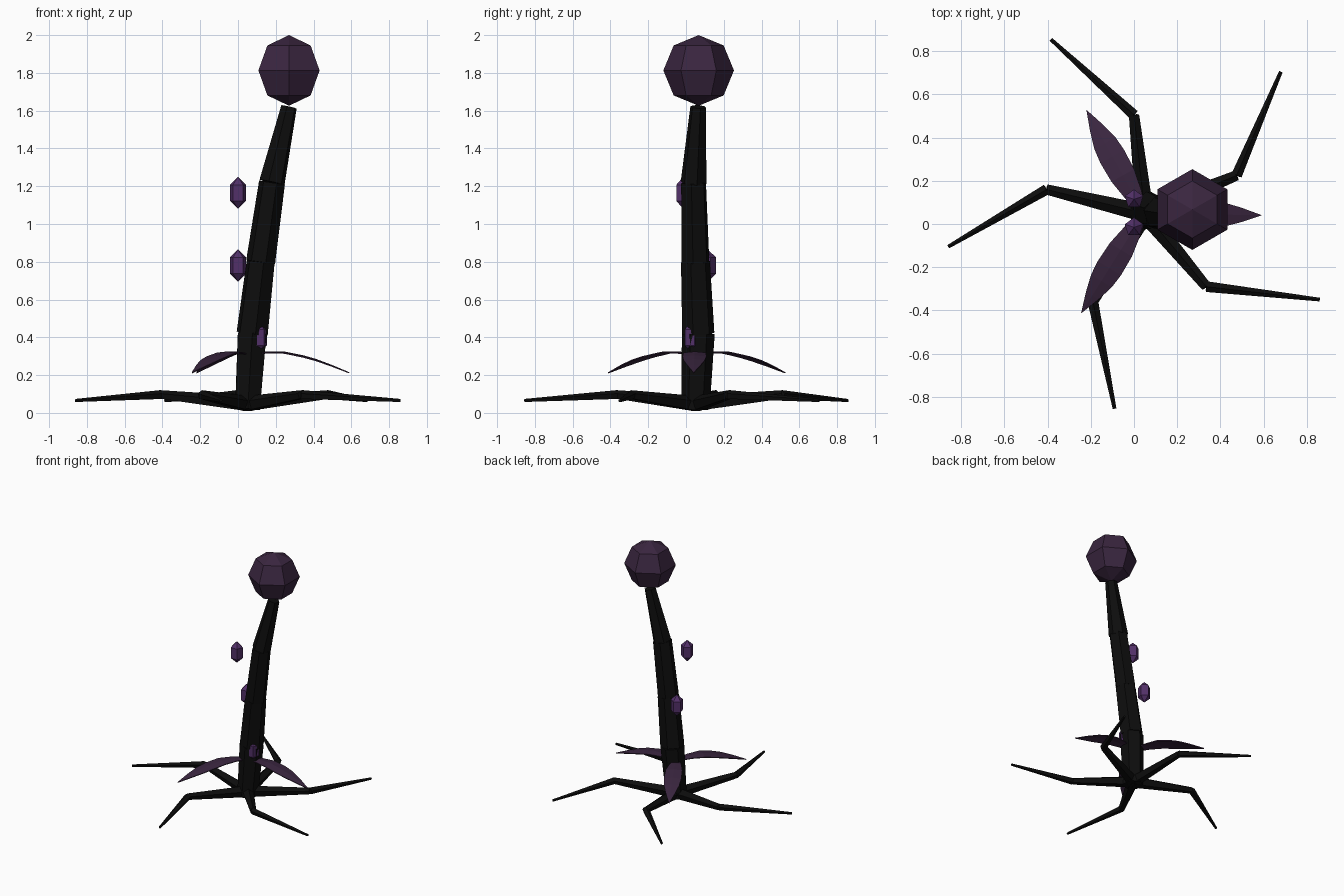
import bpy, math
from mathutils import Vector

if "Cube" in bpy.data.objects:
    bpy.data.objects.remove(bpy.data.objects["Cube"])


def material(name, rgb):
    m = bpy.data.materials.new(name)
    m.diffuse_color = (*rgb, 1)
    m.use_nodes = True
    m.node_tree.nodes["Principled BSDF"].inputs["Base Color"].default_value = m.diffuse_color
    return m


BARK = material("black bark", (0.004, 0.004, 0.004))
PURPLE = material("dull purple", (0.042, 0.019, 0.050))
VIOLET = material("violet", (0.085, 0.030, 0.140))


def mesh_object(name, verts, faces, mat):
    me = bpy.data.meshes.new(name)
    me.from_pydata(verts, [], faces)
    me.materials.append(mat)
    ob = bpy.data.objects.new(name, me)
    bpy.context.collection.objects.link(ob)
    return ob


def cone(name, a, b, r1, r2, sides, mat):
    """Capped, tapered limb from point a to point b."""
    a, b = Vector(a), Vector(b)
    bpy.ops.mesh.primitive_cone_add(vertices=sides, radius1=r1, radius2=r2,
                                    depth=(b - a).length, location=(a + b) / 2)
    ob = bpy.context.object
    ob.name = name
    ob.rotation_mode = 'QUATERNION'
    ob.rotation_quaternion = (b - a).to_track_quat('Z', 'Y')
    ob.data.materials.append(mat)


def ball(name, centre, radius, height, sides, rings, mat):
    """Faceted ball with a corner facing +y."""
    verts = [(centre[0], centre[1], centre[2] + height)]
    for i in range(1, rings):
        t = math.pi * i / rings
        for k in range(sides):
            p = math.pi / 2 + 2 * math.pi * k / sides
            verts.append((centre[0] + radius * math.sin(t) * math.cos(p),
                          centre[1] + radius * math.sin(t) * math.sin(p),
                          centre[2] + height * math.cos(t)))
    verts.append((centre[0], centre[1], centre[2] - height))
    last = len(verts) - 1
    faces = []
    for k in range(sides):
        n = (k + 1) % sides
        faces.append((0, 1 + k, 1 + n))
        for i in range(rings - 2):
            o = 1 + i * sides
            faces.append((o + k, o + sides + k, o + sides + n, o + n))
        o = 1 + (rings - 2) * sides
        faces.append((o + k, last, o + n))
    mesh_object(name, verts, faces, mat)


# Leaning trunk of four tapering segments
trunk = [((0.05, 0.05, 0.02), 0.075), ((0.075, 0.065, 0.42), 0.087),
         ((0.12, 0.05, 0.80), 0.078), ((0.18, 0.04, 1.22), 0.070),
         ((0.27, 0.065, 1.62), 0.043)]
for i, ((a, r1), (b, r2)) in enumerate(zip(trunk, trunk[1:])):
    cone(f"trunk_segment_{i + 1}", a, b, r1, r2, 6, BARK)

# Large bulb on top
ball("bulb", (0.27, 0.067, 1.813), 0.187, 0.187, 6, 4, PURPLE)

# Small crystal buds beside the trunk
for i, c in enumerate([(0, -0.015, 1.165), (0, 0.115, 0.78), (0.11, 0.03, 0.40)]):
    ball(f"bud_{i + 1}", c, 0.052, 0.085, 5, 3, VIOLET)

# Bent roots: inner and outer parts meeting at a knee
roots = [((0.0, 0.505), (-0.385, 0.855)), ((0.475, 0.225), (0.68, 0.705)),
         ((0.335, -0.29), (0.86, -0.35)), ((-0.19, -0.36), (-0.09, -0.855)),
         ((-0.405, 0.16), (-0.86, -0.105))]
for i, (knee, tip) in enumerate(roots):
    cone(f"root_inner_{i + 1}", (0.05, 0.05, 0.046), (*knee, 0.095), 0.044, 0.025, 5, BARK)
    cone(f"root_outer_{i + 1}", (*knee, 0.095), (*tip, 0.065), 0.026, 0.009, 5, BARK)

# Three arched leaves: distance out, half width, height
profile = [(0.0, 0.018, 0.31), (0.10, 0.042, 0.325), (0.20, 0.060, 0.325),
           (0.30, 0.063, 0.305), (0.37, 0.056, 0.285), (0.45, 0.034, 0.255),
           (0.545, 0.001, 0.215)]
for i, angle in enumerate([-1, 119, 238]):
    t = math.radians(angle)
    out, side = Vector((math.cos(t), math.sin(t), 0)), Vector((-math.sin(t), math.cos(t), 0))
    verts, faces = [], []
    for d, w, z in profile:
        for s in (-1, 0, 1):
            verts.append(Vector((0.045, 0.05, z - 0.1 * w * abs(s))) + out * d + side * w * s)
    for row in range(len(profile) - 1):
        for c in (0, 1):
            v = row * 3 + c
            faces.append((v, v + 3, v + 4, v + 1))
    leaf = mesh_object(f"leaf_{i + 1}", verts, faces, PURPLE)
    mod = leaf.modifiers.new("thickness", 'SOLIDIFY')
    mod.thickness = 0.006
